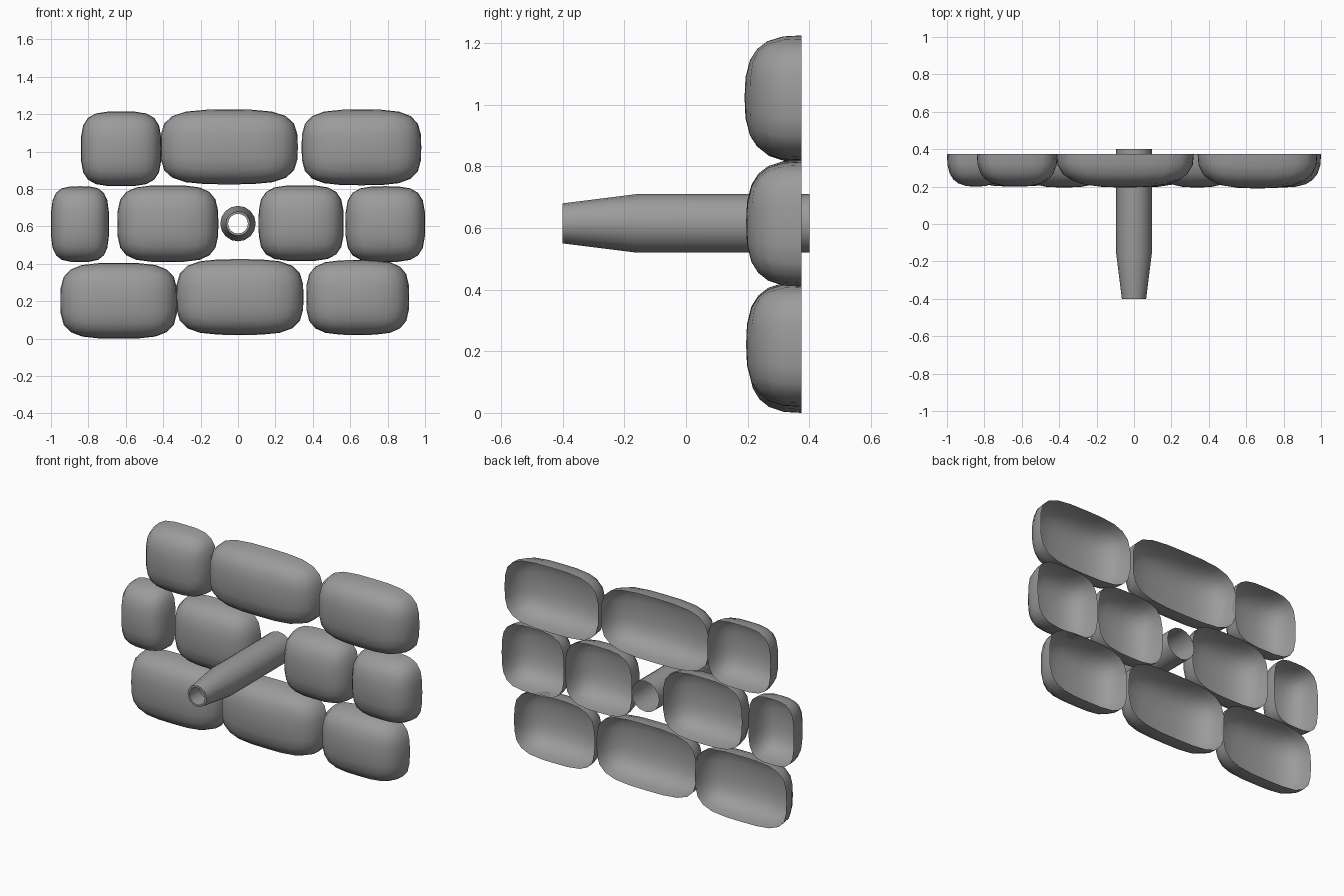
import bpy, bmesh, math
from mathutils import Vector

if "Cube" in bpy.data.objects:
    bpy.data.objects.remove(bpy.data.objects["Cube"])

BACK_Y = 0.375   # flat open back plane of all stones
OUTLINE = 3.6    # squareness of the stones seen from the front
DOME = 2.8       # squareness of the stones seen from the side

grey = bpy.data.materials.new("dark_grey")
grey.diffuse_color = (0.33, 0.33, 0.33, 1)
grey.use_nodes = True
grey.node_tree.nodes["Principled BSDF"].inputs["Base Color"].default_value = grey.diffuse_color


def finish(bm, name):
    mesh = bpy.data.meshes.new(name)
    bm.to_mesh(mesh)
    bm.free()
    mesh.materials.append(grey)
    ob = bpy.data.objects.new(name, mesh)
    bpy.context.collection.objects.link(ob)
    bpy.context.view_layer.objects.active = ob
    ob.select_set(True)
    bpy.ops.object.shade_smooth_by_angle(angle=math.radians(40))
    ob.select_set(False)
    return ob


# half of a rounded box, open at the back
def stone(name, x0, x1, z0, z1, front):
    bm = bmesh.new()
    bmesh.ops.create_cube(bm, size=2)
    bmesh.ops.subdivide_edges(bm, edges=bm.edges[:], cuts=5, use_grid_fill=True)
    bmesh.ops.delete(bm, geom=[v for v in bm.verts if v.co.y > 0.01], context='VERTS')
    size = Vector(((x1 - x0) / 2, BACK_Y - front, (z1 - z0) / 2))
    centre = Vector(((x0 + x1) / 2, BACK_Y, (z0 + z1) / 2))
    for v in bm.verts:
        x, y, z = (abs(c) for c in v.co)
        flat = (x ** OUTLINE + z ** OUTLINE) ** (1 / OUTLINE)
        p = v.co / (flat ** DOME + y ** DOME) ** (1 / DOME)
        v.co = centre + p * size
    return finish(bm, name)


# lathe an open profile of (radius, y) around the y direction
def pipe(name, profile, z, sides=16):
    bm = bmesh.new()
    rings = []
    for r, y in profile:
        rings.append([bm.verts.new((r * math.cos(a), y, z + r * math.sin(a)))
                      for a in (2 * math.pi * i / sides for i in range(sides))])
    for a, b in zip(rings, rings[1:]):
        for i in range(sides):
            j = (i + 1) % sides
            bm.faces.new((a[i], a[j], b[j], b[i]))
    bmesh.ops.recalc_face_normals(bm, faces=bm.faces[:])
    return finish(bm, name)


# three courses of stones: x0, x1, z0, z1, front y
courses = {
    "bottom": [(-0.95, -0.325, 0.0, 0.405, 0.2), (-0.33, 0.35, 0.02, 0.425, 0.195),
               (0.365, 0.915, 0.02, 0.42, 0.195)],
    "middle": [(-1.0, -0.69, 0.41, 0.815, 0.2), (-0.645, -0.105, 0.41, 0.82, 0.195),
               (0.11, 0.565, 0.415, 0.82, 0.195), (0.575, 1.0, 0.41, 0.815, 0.195)],
    "top": [(-0.84, -0.41, 0.815, 1.215, 0.2), (-0.415, 0.32, 0.825, 1.225, 0.195),
            (0.34, 0.98, 0.82, 1.225, 0.19)],
}
for course, stones in courses.items():
    for i, dims in enumerate(stones):
        stone(f"{course}_stone_{i + 1}", *dims)

# tapered spout with a rim and short bore at the tip
pipe("spout", [(0.053, -0.3), (0.053, -0.4), (0.065, -0.4), (0.095, -0.16), (0.095, 0.4)], 0.615)
